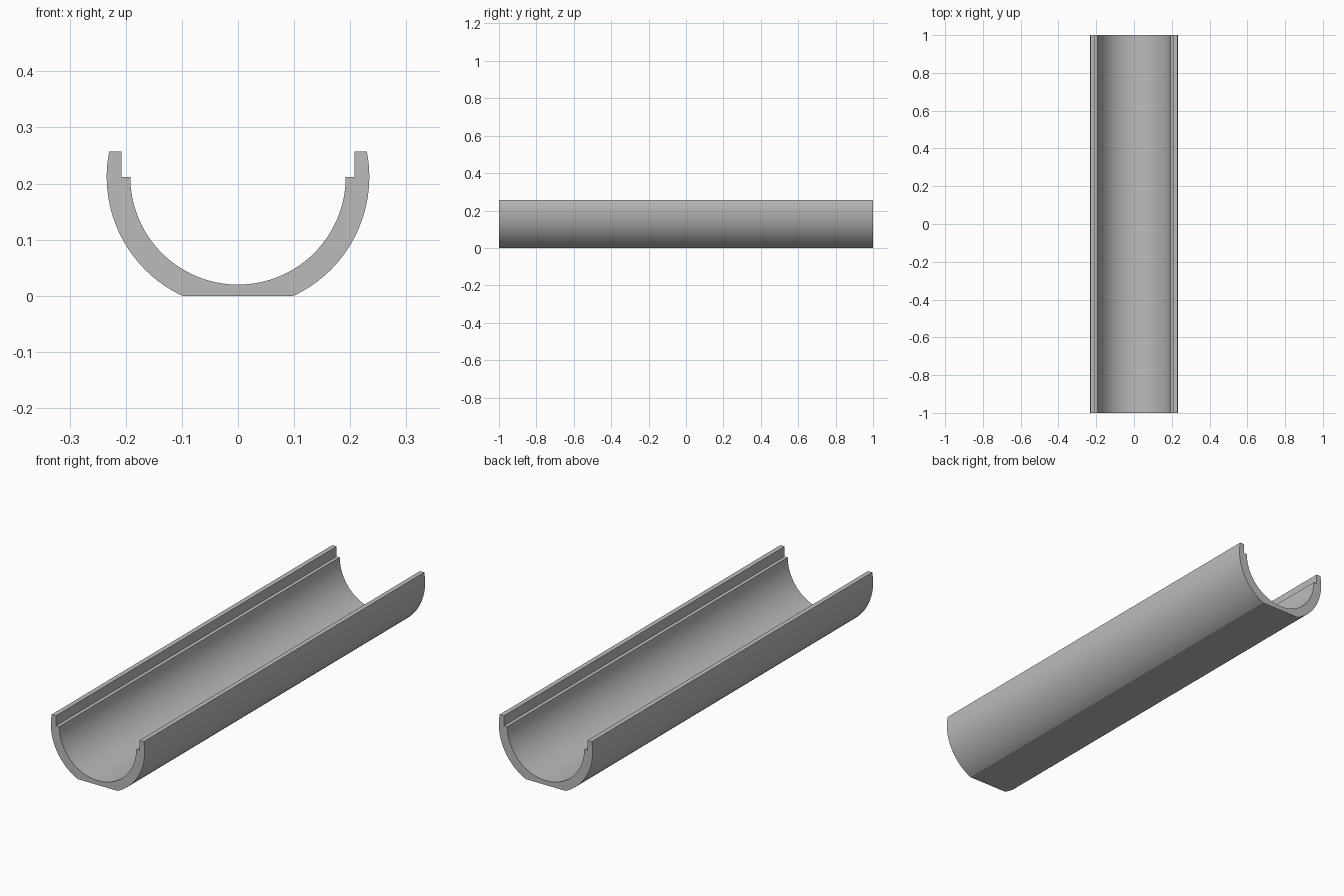
import bpy
import bmesh
from math import acos, asin, cos, pi, sin

cube = bpy.data.objects.get("Cube")
if cube:
    bpy.data.objects.remove(cube, do_unlink=True)

OUTER, INNER = 0.234, 0.192      # radii of the channel wall
AXIS_Z, TOP_Z = 0.212, 0.257     # circle centre and rim height
LEDGE_X, HALF_LENGTH = 0.208, 1.0
STEPS = 32


def arc(radius, start, end, steps):
    """Points on a circle about the channel axis."""
    angles = [start + (end - start) * i / steps for i in range(steps + 1)]
    return [(radius * cos(a), AXIS_Z + radius * sin(a)) for a in angles]


# Left half of the section: flat base, outer wall, stepped rim, inner wall
foot = -acos(AXIS_Z / OUTER)
base_angle = -asin(AXIS_Z / OUTER)
rim_angle = asin((TOP_Z - AXIS_Z) / OUTER)
half = arc(OUTER, base_angle, rim_angle, STEPS)
half += [(LEDGE_X, TOP_Z), (LEDGE_X, AXIS_Z)]
half += arc(INNER, 0, -pi / 2, STEPS)

# Mirror the half, sharing the point at the bottom of the bore
section = half + [(-x, z) for x, z in reversed(half[:-1])]

# Extrude the section along the length
bm = bmesh.new()
front = bm.faces.new([bm.verts.new((x, -HALF_LENGTH, z)) for x, z in section])
result = bmesh.ops.extrude_face_region(bm, geom=[front], use_keep_orig=True)
moved = [v for v in result["geom"] if isinstance(v, bmesh.types.BMVert)]
bmesh.ops.translate(bm, verts=moved, vec=(0, 2 * HALF_LENGTH, 0))
bmesh.ops.recalc_face_normals(bm, faces=bm.faces)

mesh = bpy.data.meshes.new("channel")
bm.to_mesh(mesh)
bm.free()
channel = bpy.data.objects.new("channel", mesh)
bpy.context.collection.objects.link(channel)

# Plain grey material
grey = bpy.data.materials.new("grey")
grey.use_nodes = True
colour = (0.5, 0.5, 0.5, 1)
grey.diffuse_color = colour
grey.node_tree.nodes["Principled BSDF"].inputs["Base Color"].default_value = colour
mesh.materials.append(grey)

# Smooth curved walls, crisp corners
bpy.ops.object.select_all(action="DESELECT")
channel.select_set(True)
bpy.context.view_layer.objects.active = channel
bpy.ops.object.shade_smooth_by_angle(angle=pi / 9)
